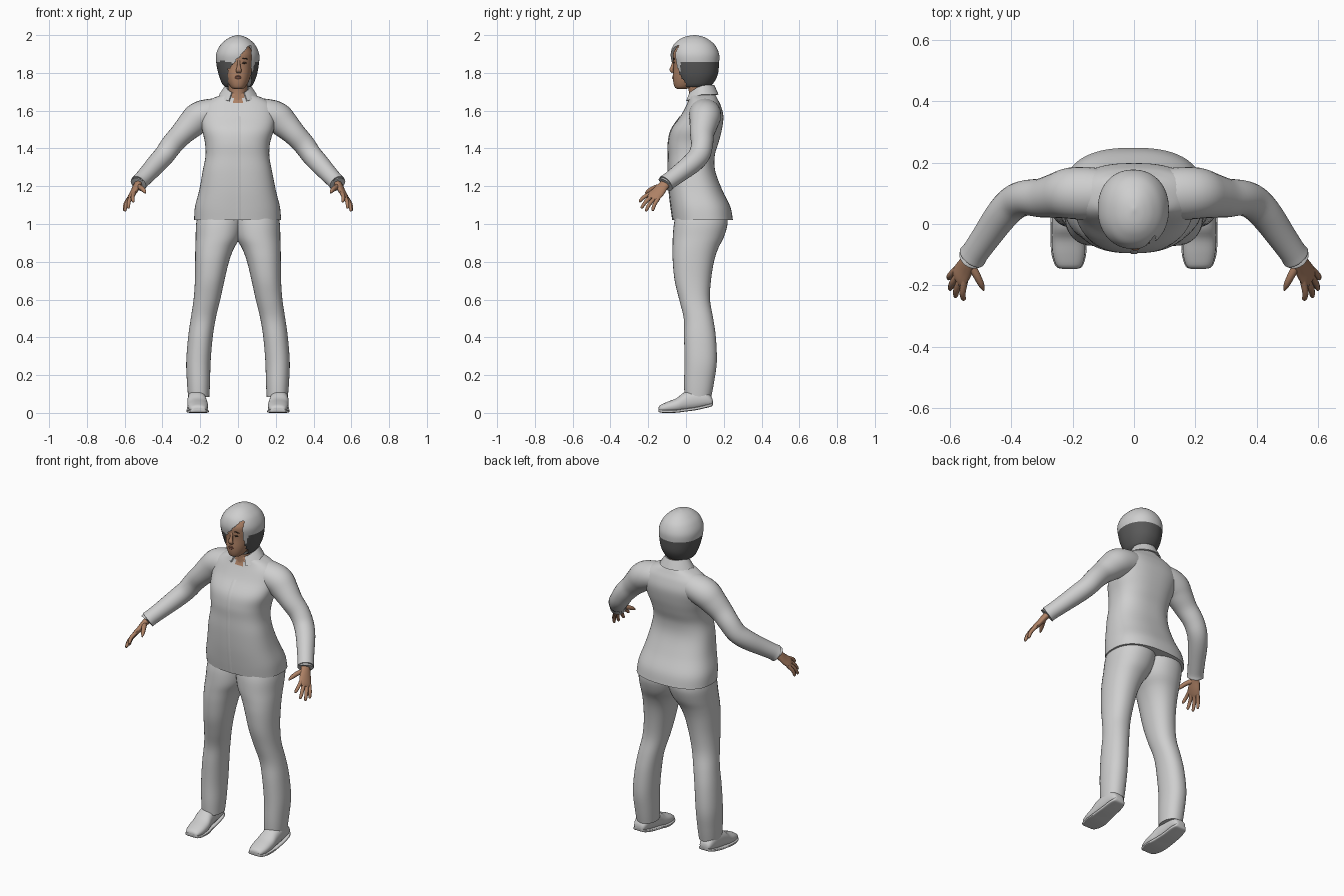
import bpy, bmesh, math
from mathutils import Vector


def material(name, rgb):
    m = bpy.data.materials.new(name)
    m.diffuse_color = (*rgb, 1)
    return m


CLOTH = material("light grey", (0.62, 0.62, 0.62))
DARK = material("dark grey", (0.10, 0.10, 0.10))
SKIN = material("skin", (0.42, 0.22, 0.13))
LIP = material("lip", (0.28, 0.12, 0.08))
BROW = material("brow brown", (0.05, 0.03, 0.02))


def smooth_rows(rows, steps):
    """Catmull-Rom interpolation of whole rows of numbers."""
    out, n = [], len(rows)
    for i in range(n - 1):
        p = [rows[max(0, min(n - 1, i + k))] for k in (-1, 0, 1, 2)]
        for s in range(steps):
            t = s / steps
            out.append([0.5 * (2 * b + (c - a) * t + (2 * a - 5 * b + 4 * c - d) * t * t
                               + (3 * b - a - 3 * c + d) * t ** 3) for a, b, c, d in zip(*p)])
    return out + [list(rows[-1])]


def skin_rings(name, rings, mats, rule=None, remove=None, angle=50):
    """Joins rings of points into a capped surface; rule picks the material of a face."""
    bm = bmesh.new()
    vs = [[bm.verts.new(p) for p in r] for r in rings]
    n = len(rings[0])
    for a, b in zip(vs, vs[1:]):
        for i in range(n):
            bm.faces.new((a[i], a[(i + 1) % n], b[(i + 1) % n], b[i]))
    bm.faces.new(vs[0])
    bm.faces.new(vs[-1])
    bmesh.ops.recalc_face_normals(bm, faces=bm.faces)
    if remove:
        bmesh.ops.delete(bm, geom=[f for f in bm.faces if remove(f.calc_center_median())],
                         context='FACES')
    if rule:
        for f in bm.faces:
            f.material_index = rule(f.calc_center_median())
    me = bpy.data.meshes.new(name)
    bm.to_mesh(me)
    bm.free()
    ob = bpy.data.objects.new(name, me)
    bpy.context.collection.objects.link(ob)
    for m in mats:
        me.materials.append(m)
    bpy.ops.object.select_all(action='DESELECT')
    ob.select_set(True)
    bpy.context.view_layer.objects.active = ob
    bpy.ops.object.shade_smooth_by_angle(angle=math.radians(angle))
    return ob


def loft(name, rows, mats, power=2.0, sides=32, steps=4, along_y=False, **kw):
    """Rows are (height, x0, x1, y0, y1); along_y swaps height and depth."""
    rings = []
    for h, x0, x1, y0, y1 in smooth_rows(rows, steps):
        ring = []
        for i in range(sides):
            a = 2 * math.pi * i / sides
            c, s = math.cos(a), math.sin(a)
            x = (x0 + x1) / 2 + (x1 - x0) / 2 * math.copysign(abs(c) ** (2 / power), c)
            y = (y0 + y1) / 2 + (y1 - y0) / 2 * math.copysign(abs(s) ** (2 / power), s)
            ring.append((x, h, y) if along_y else (x, y, h))
        rings.append(ring)
    return skin_rings(name, rings, mats, **kw)


def tube(name, rows, mats, side=(0, 1, 0), sides=16, steps=4, **kw):
    """Rows are (x, y, z, radius along side, radius across)."""
    pts = smooth_rows(rows, steps)
    rings = []
    for k, p in enumerate(pts):
        tan = (Vector(pts[min(k + 1, len(pts) - 1)][:3]) - Vector(pts[max(k - 1, 0)][:3])).normalized()
        u = Vector(side)
        u = (u - tan * u.dot(tan)).normalized()
        v = tan.cross(u)
        rings.append([Vector(p[:3]) + u * p[3] * math.cos(a) + v * p[4] * math.sin(a)
                      for a in (2 * math.pi * i / sides for i in range(sides))])
    return skin_rings(name, rings, mats, **kw)


def mirrored(ob):
    m = ob.modifiers.new("mirror", 'MIRROR')
    m.use_bisect_axis[0] = False
    m.use_mirror_merge = False
    return ob


# Shirt with an open neckline
shirt = [(1.022, -.232, .228, -.07, .248), (1.09, -.228, .222, -.08, .235), (1.18, -.205, .20, -.09, .192),
         (1.28, -.187, .18, -.095, .155), (1.36, -.172, .166, -.094, .152), (1.43, -.175, .17, -.094, .172),
         (1.5, -.19, .19, -.078, .19), (1.57, -.20, .20, -.03, .198), (1.625, -.19, .19, .0, .185),
         (1.66, -.145, .145, .015, .168), (1.685, -.085, .085, .018, .155), (1.70, -.06, .06, .025, .145)]
loft("shirt", shirt, [CLOTH, SKIN], power=2.5, sides=64, steps=5,
     rule=lambda c: int(c.y < .06 and abs(c.x) < (c.z - 1.61) * .5))

# Button strip following the shirt front
strip = [(0, r[3] - .001, r[0], .012, .002) for r in shirt[:8]]
tube("button_strip", strip, [CLOTH], side=(1, 0, 0), sides=8, angle=30)

# Folded collar, open at the front
rings = []
for k in range(25):
    a = math.radians(-60 + 300 * k / 24)
    f = max(0, -math.sin(a))
    c, s = math.cos(a), math.sin(a)
    top = Vector((.062 * c, .08 + .066 * s, 1.735 - .045 * f))
    low = Vector((.095 * c, .08 + .088 * s, 1.685 - .04 * f))
    n = Vector((c, s, .3)) * .004
    rings.append([top - n, top + n, low + n, low - n])
skin_rings("collar", rings, [CLOTH], angle=40)

# Neck
loft("neck", [(1.62, -.06, .06, .01, .13), (1.70, -.05, .05, .015, .13), (1.78, -.05, .05, 0, .13)], [SKIN])

# Sleeves
mirrored(tube("sleeve", [(.08, .10, 1.59, .075, .075), (.145, .10, 1.585, .085, .078), (.205, .10, 1.565, .084, .082),
                         (.25, .093, 1.525, .074, .074), (.30, .085, 1.475, .064, .062), (.35, .085, 1.42, .058, .058),
                         (.39, .07, 1.365, .057, .055), (.43, .03, 1.32, .054, .053), (.48, -.04, 1.265, .048, .047),
                         (.515, -.09, 1.228, .045, .044), (.527, -.107, 1.214, .047, .045),
                         (.525, -.104, 1.217, .036, .034)], [CLOTH], sides=24))

# Hands: palm, four fingers and thumb
across = Vector((-.05, -.07, .05)).normalized()
mirrored(tube("palm", [(.51, -.085, 1.232, .026, .022), (.532, -.115, 1.207, .028, .019),
                       (.552, -.147, 1.17, .036, .016), (.568, -.172, 1.145, .038, .013),
                       (.575, -.182, 1.134, .03, .008)], [SKIN], side=across))
tips = {"index_finger": (.555, -.248, 1.118), "middle_finger": (.582, -.238, 1.084),
        "ring_finger": (.60, -.214, 1.068), "little_finger": (.604, -.178, 1.07)}
for k, (name, tip) in enumerate(tips.items()):
    root = Vector((.564, -.165, 1.15)) + across * (.027 - .018 * k)
    tip = Vector(tip)
    mid = root.lerp(tip, .55) + Vector((.005, -.003, .004))
    mirrored(tube(name, [(*root, .011, .011), (*mid, .0105, .0105), (*root.lerp(tip, .93), .008, .008),
                         (*tip, .002, .002)], [SKIN], side=across, sides=8, steps=3))
mirrored(tube("thumb", [(.535, -.125, 1.2, .016, .014), (.513, -.165, 1.192, .013, .013),
                        (.497, -.197, 1.176, .011, .010), (.489, -.216, 1.163, .003, .003)],
              [SKIN], side=(0, 0, 1), sides=10))

# Trouser legs, overlapping at the pelvis
mirrored(loft("trouser_leg", [(1.06, -.04, .21, -.05, .215), (1.0, -.03, .222, -.064, .22), (.93, -.012, .224, -.07, .20),
                              (.87, .022, .226, -.071, .17), (.8, .048, .227, -.07, .148), (.7, .072, .228, -.06, .132),
                              (.6, .094, .235, -.036, .127), (.5, .118, .25, -.012, .144), (.4, .134, .264, -.01, .158),
                              (.27, .145, .274, -.008, .163), (.16, .148, .27, -.01, .148), (.085, .152, .264, -.008, .134)],
              [CLOTH], power=2.2, sides=36))

# Shoes and thin soles, heel slightly raised
shoe = [(-.146, .19, .228, .012, .022), (-.138, .172, .25, .004, .04), (-.10, .16, .264, .001, .058),
        (-.05, .159, .268, .003, .078), (-.01, .166, .268, .008, .108), (.05, .172, .266, .016, .125),
        (.105, .176, .262, .028, .115), (.135, .186, .252, .036, .085), (.142, .20, .238, .045, .065)]
mirrored(loft("shoe", shoe, [CLOTH], power=2.3, sides=24, along_y=True))
mirrored(loft("sole", [(y, a - .004, b + .004, max(0, z0 - .002), z0 + .014) for y, a, b, z0, z1 in shoe], [CLOTH],
              power=5, sides=24, along_y=True))

# Head
loft("head", [(1.715, -.02, .02, -.045, .0), (1.722, -.036, .036, -.058, .03), (1.745, -.052, .052, -.066, .07),
              (1.78, -.066, .066, -.069, .11), (1.83, -.077, .077, -.066, .14), (1.87, -.082, .082, -.068, .15),
              (1.91, -.078, .078, -.066, .14), (1.96, -.045, .045, -.03, .11)], [SKIN], power=2.2)

# Bob haircut with a dark lower band and a diagonal fringe
loft("hair", [(1.725, -.068, .068, -.028, .125), (1.745, -.085, .083, -.04, .145), (1.79, -.102, .10, -.06, .168),
              (1.85, -.115, .111, -.074, .175), (1.90, -.116, .112, -.081, .175), (1.945, -.095, .093, -.068, .155),
              (1.975, -.064, .064, -.038, .122), (1.992, -.034, .034, -.003, .088), (2.0, -.004, .004, .042, .052)],
     [CLOTH, DARK], power=2.15, sides=96, steps=7,
     rule=lambda c: int(c.z < (1.855 if c.y > -.03 else 1.862 - .25 * (c.x + .07) if c.x < 0 else 1.81)),
     remove=lambda c: c.y < 0 and -.052 < c.x < .07 and c.z < min(1.945, 1.825 + (c.x + .045) * 1.15))

# Nose, lips, eyes and brows
tube("nose", [(.004, -.064, 1.865, .007, .006), (.004, -.071, 1.835, .009, .009), (.004, -.077, 1.815, .015, .010),
              (.004, -.068, 1.803, .013, .006)], [SKIN], side=(1, 0, 0), sides=12)
for name, z, r in (("upper_lip", 1.782, .005), ("lower_lip", 1.773, .006)):
    tube(name, [(-.024, -.062, 1.776, .001, .001), (0, -.068, z, r, r), (.024, -.062, 1.776, .001, .001)],
         [LIP], side=(0, 0, 1), sides=10)
for s, label in ((-1, "left"), (1, "right")):
    x = s * .033
    tube(label + "_eye", [(x - .014, -.061, 1.851, .001, .001), (x, -.064, 1.853, .005, .004),
                          (x + .014, -.061, 1.851, .001, .001)], [BROW], side=(0, 0, 1), sides=8)
    tube(label + "_brow", [(x - .018, -.063, 1.872, .002, .002), (x, -.065, 1.877, .003, .003),
                           (x + .018, -.061, 1.873, .002, .002)], [BROW], side=(0, 0, 1), sides=8)
